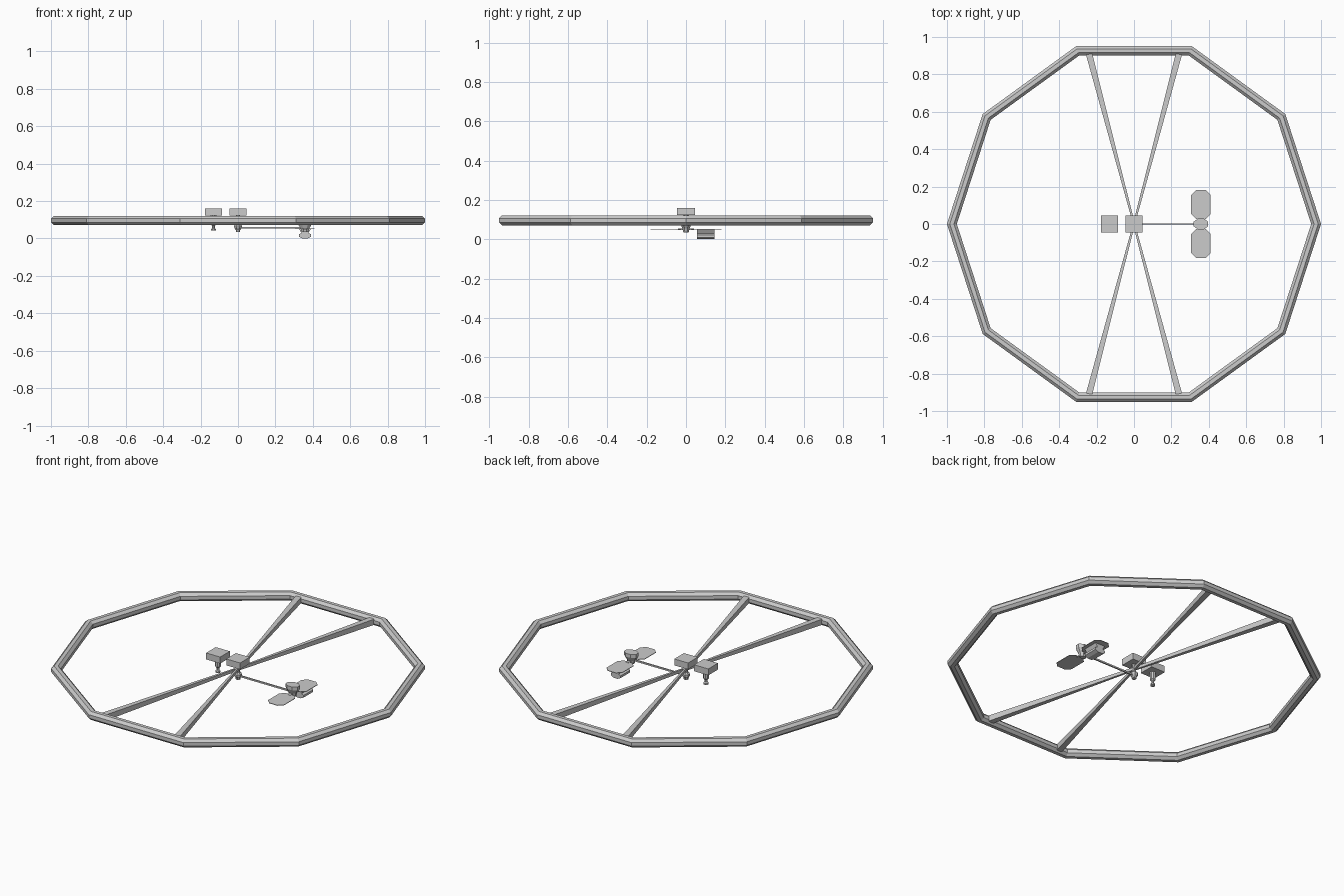
import bpy, bmesh, math
from mathutils import Vector

if "Cube" in bpy.data.objects:
    bpy.data.objects.remove(bpy.data.objects["Cube"])


def add_object(name, bm):
    bmesh.ops.recalc_face_normals(bm, faces=bm.faces)
    mesh = bpy.data.meshes.new(name)
    bm.to_mesh(mesh)
    bm.free()
    obj = bpy.data.objects.new(name, mesh)
    bpy.context.collection.objects.link(obj)
    return obj


def skin(name, sections, closed=False):
    """Bridge a list of point loops; cap the ends unless closed."""
    bm = bmesh.new()
    rows = [[bm.verts.new(p) for p in s] for s in sections]
    n = len(rows[0])
    for i in range(len(rows) if closed else len(rows) - 1):
        a, b = rows[i], rows[(i + 1) % len(rows)]
        for j in range(n):
            k = (j + 1) % n
            bm.faces.new((a[j], a[k], b[k], b[j]))
    if not closed:
        bm.faces.new(rows[0])
        bm.faces.new(rows[-1])
    return add_object(name, bm)


def lathe(name, x, y, profile, sides=8, sy=1.0):
    """Stack of polygons given as (radius, z)."""
    def loop(r, z):
        angles = [math.tau * (i + .5) / sides for i in range(sides)]
        return [(x + r * math.cos(a), y + sy * r * math.sin(a), z) for a in angles]
    return skin(name, [loop(r, z) for r, z in profile])


def box(name, x0, x1, y0, y1, z0, z1):
    return skin(name, [[(x0, y0, z), (x1, y0, z), (x1, y1, z), (x0, y1, z)]
                       for z in (z0, z1)])


ZC = 0.096

# Ten-sided outer ring with an octagonal, mitred tube
sections = []
tube = 0.025 / math.cos(math.pi / 8)
miter = 1 / math.cos(math.pi / 10)
for i in range(10):
    a = math.tau * i / 10
    loop = []
    for j in range(8):
        t = math.tau * (j + .5) / 8
        r = (1 - 0.025 * miter) + tube * math.cos(t) * miter
        loop.append((r * math.cos(a), r * math.sin(a), ZC + tube * math.sin(t)))
    sections.append(loop)
skin("outer_ring", sections, closed=True)

# Four tapered spokes
for sx in (-1, 1):
    for sy in (-1, 1):
        end = Vector((sx * 0.24, sy * 0.908, 0))
        side = Vector((-end.y, end.x, 0)).normalized()
        secs = []
        for t, w, h in ((0, .005, .008), (1, .017, .017)):
            c = end * t + Vector((0, 0, ZC))
            secs.append([c + side * (w * u) + Vector((0, 0, h * v))
                         for u, v in ((-1, -1), (1, -1), (1, 1), (-1, 1))])
        skin("spoke", secs)

# Central hub box and its neighbouring module, each on a flared stem
box("hub_box", -0.045, 0.045, -0.045, 0.045, 0.122, 0.16)
lathe("hub_stem", 0, 0, [(.013, .036), (.013, .045), (.022, .058), (.022, .068),
                         (.012, .08), (.012, .125)])
box("side_module", -0.177, -0.085, -0.045, 0.045, 0.122, 0.16)
lathe("side_module_stem", -0.131, 0, [(.014, .042), (.014, .05), (.008, .056),
                                      (.008, .068), (.016, .078), (.016, .125)])

# Thin boom to the outlying pod
box("boom", 0, 0.345, -0.004, 0.004, 0.053, 0.062)

# Flared pod
lathe("pod", 0.358, 0, [(.02, .035), (.026, .055), (.042, .08), (.042, .1)], sy=0.75)

# Flat panels with clipped corners
for s in (-1, 1):
    x0, x1, y0, y1, c = 0.306, 0.41, 0.028, 0.181, 0.025
    outline = [(x0 + c, y0), (x1 - c, y0), (x1, y0 + c), (x1, y1 - c),
               (x1 - c, y1), (x0 + c, y1), (x0, y1 - c), (x0, y0 + c)]
    skin("panel", [[(x, s * y, z) for x, y in outline] for z in (.050, .053)])
box("panel_bar", 0.348, 0.368, -0.04, 0.04, 0.048, 0.054)

# Canister hung below one panel
cans = []
for y in (0.055, 0.145):
    cans.append([(0.358 + .032 * math.cos(math.tau * (i + .5) / 8) / .924, y,
                  0.016 + .016 * math.sin(math.tau * (i + .5) / 8) / .924)
                 for i in range(8)])
skin("canister", cans)
skin("canister_mount", [[(0.358 - w, .055, z), (0.358 + w, .055, z),
                         (0.358 + w, .145, z), (0.358 - w, .145, z)]
                        for w, z in ((.018, .028), (.032, .051))])
